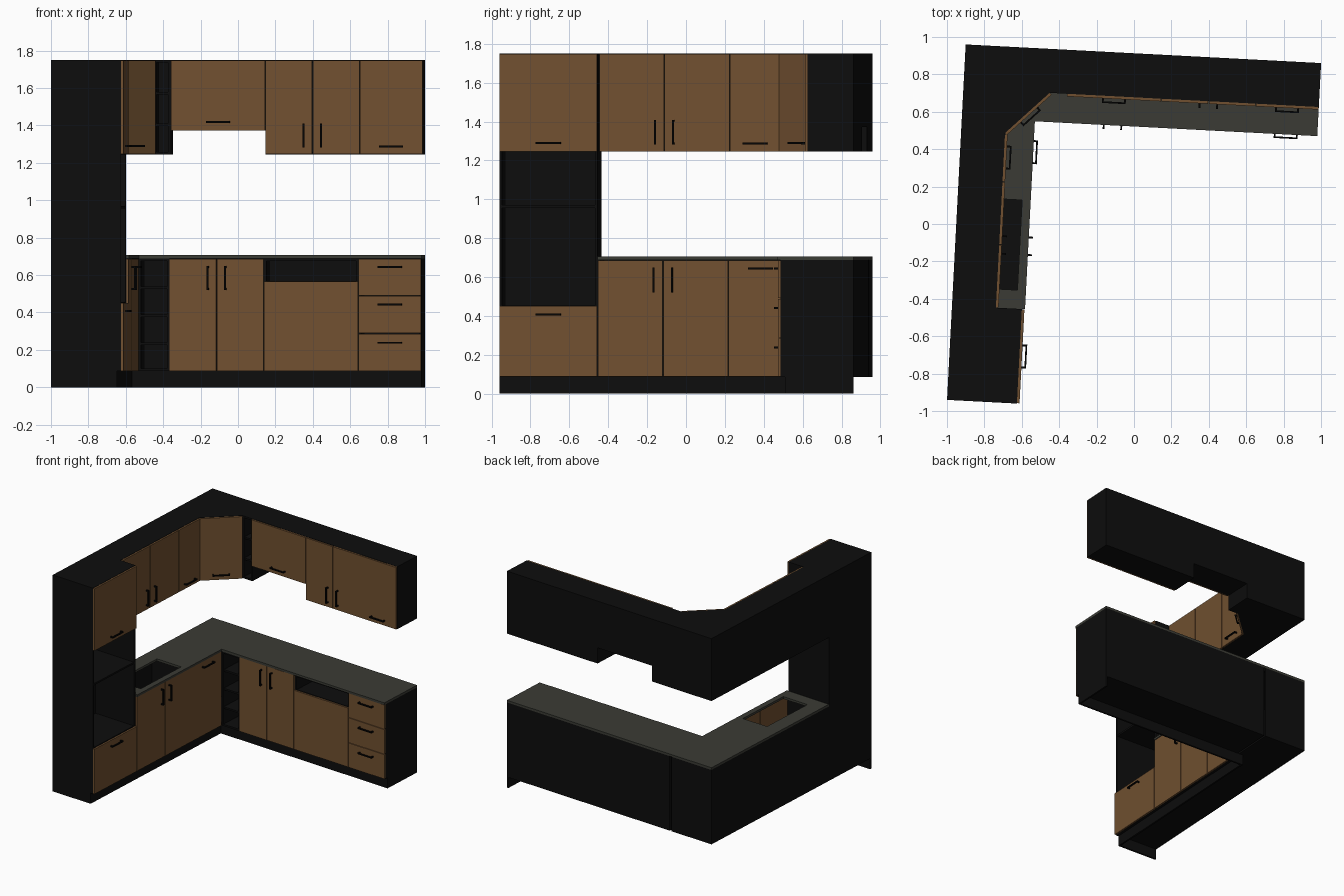
import bpy, bmesh, math
from mathutils import Matrix, Vector

if "Cube" in bpy.data.objects:
    bpy.data.objects.remove(bpy.data.objects["Cube"])


def material(name, rgb):
    m = bpy.data.materials.new(name)
    m.diffuse_color = (*rgb, 1)
    m.use_nodes = True
    m.node_tree.nodes["Principled BSDF"].inputs["Base Color"].default_value = m.diffuse_color
    return m


BLACK = material("black board", (0.004, 0.004, 0.004))
WOOD = material("brown wood", (0.165, 0.081, 0.030))
STONE = material("grey green worktop", (0.043, 0.044, 0.035))
METAL = material("black metal", (0.0012, 0.0012, 0.0012))

# The whole kitchen is turned by 3 degrees; local origin is the back left corner
PLACE = Matrix.Translation((-0.900, 0.960, 0)) @ Matrix.Rotation(math.radians(-3), 4, 'Z')
END, T = 1.903, 0.014
BASE_D, WALL_D = 0.374, 0.235
Z0, ZB, ZW, ZTOP = 0.086, 0.688, 1.245, 1.75


def finish(name, bm, mat):
    bm.transform(PLACE)
    bmesh.ops.recalc_face_normals(bm, faces=bm.faces)
    me = bpy.data.meshes.new(name)
    bm.to_mesh(me)
    bm.free()
    me.materials.append(mat)
    ob = bpy.data.objects.new(name, me)
    bpy.context.collection.objects.link(ob)


def cube(bm, lo, hi, m=Matrix()):
    lo, hi = Vector(lo), Vector(hi)
    bmesh.ops.create_cube(bm, size=1, matrix=m @ Matrix.Translation((lo + hi) / 2)
                          @ Matrix.Diagonal((*(hi - lo), 1)))


def boxes(name, run, mat, items):
    """Boxes (along0, along1, depth0, depth1, z0, z1) on the back or left run."""
    bm = bmesh.new()
    for a0, a1, d0, d1, z0, z1 in items:
        if run == 'back':
            cube(bm, (a0, -d1, z0), (a1, -d0, z1))
        else:
            cube(bm, (d0, -a1, z0), (d1, -a0, z1))
    finish(name, bm, mat)


def prism(name, pts, z0, z1, mat):
    bm = bmesh.new()
    f = bm.faces.new([bm.verts.new((u, -v, z0)) for u, v in pts])
    ext = bmesh.ops.extrude_face_region(bm, geom=[f])
    bmesh.ops.translate(bm, vec=(0, 0, z1 - z0),
                        verts=[g for g in ext['geom'] if isinstance(g, bmesh.types.BMVert)])
    finish(name, bm, mat)


def carcass(name, run, a, b, depth, z0, z1, shelves=(), top=True):
    parts = [(a, a + T, 0, depth, z0, z1), (b - T, b, 0, depth, z0, z1),
             (a + T, b - T, 0, T, z0, z1), (a + T, b - T, T, depth, z0, z0 + T)]
    if top:
        parts.append((a + T, b - T, T, depth, z1 - T, z1))
    parts += [(a + T, b - T, T, depth - 0.004, z - T, z) for z in shelves]
    boxes(name, run, BLACK, parts)


def handle(name, pos, along, out):
    x, y = Vector(along), Vector(out).normalized()
    x.normalize()
    m = Matrix((x, y, x.cross(y))).transposed().to_4x4()
    m.translation = Vector(pos)
    bm = bmesh.new()
    cube(bm, (-0.064, 0.016, -0.005), (0.064, 0.025, 0.005), m)
    for s in (-1, 1):
        cube(bm, (s * 0.059 - 0.005, 0, -0.005), (s * 0.059 + 0.005, 0.017, 0.005), m)
    finish(name, bm, METAL)


def door(name, run, a, b, depth, z0, z1, ha=None, hz=None, upright=False):
    """Wooden front with optional handle at (ha along the run, hz high)."""
    g = 0.002
    boxes(name, run, WOOD, [(a + g, b - g, depth, depth + T, z0 + g, z1 - g)])
    if ha is None:
        return
    d = depth + T
    pos = (ha, -d, hz) if run == 'back' else (d, -ha, hz)
    out = (0, -1, 0) if run == 'back' else (1, 0, 0)
    flat = (1, 0, 0) if run == 'back' else (0, 1, 0)
    handle(name + "_handle", pos, (0, 0, 1) if upright else flat, out)


def door_pair(name, run, a, b, depth, z0, z1, hz):
    m = (a + b) / 2
    door(name + "_a", run, a, m, depth, z0, z1, m - 0.047, hz, True)
    door(name + "_b", run, m, b, depth, z0, z1, m + 0.047, hz, True)


# Base units, back run
A, B, C = 0.554, 1.06, 1.566
carcass("base_open_shelf", 'back', 0.388, A, BASE_D + 0.01, Z0, ZB, (0.24, 0.39, 0.54))
carcass("base_double_unit", 'back', A, B, BASE_D, Z0, ZB)
door_pair("base_double_door", 'back', A, B, BASE_D, Z0, ZB, 0.585)
carcass("oven_unit", 'back', B, C, BASE_D, Z0, ZB, (0.567,))
door("oven_unit_front", 'back', B, C, BASE_D, Z0, 0.567)
carcass("drawer_unit", 'back', C, END, BASE_D, Z0, ZB)
for i, (z0, z1, hz) in enumerate([(Z0, 0.287, 0.238), (0.287, 0.49, 0.442), (0.49, ZB, 0.644)]):
    door(f"drawer_{i + 1}", 'back', C, END, BASE_D, z0, z1, (C + END) / 2, hz)

# Base units, left run
P, Q, R = 0.723, 1.06, 1.397
carcass("base_corner_unit", 'left', 0, P, BASE_D, Z0, ZB)
door("base_corner_door", 'left', 0.39, P, BASE_D, Z0, ZB, 0.556, 0.644)
carcass("sink_unit", 'left', P, R, BASE_D, Z0, ZB, top=False)
door("sink_door_a", 'left', P, Q, BASE_D, Z0, ZB, Q - 0.047, 0.585, True)
door("sink_door_b", 'left', Q, R, BASE_D, Z0, ZB, Q + 0.047, 0.585, True)

# Tall unit with open appliance niche
carcass("tall_unit", 'left', R, END, BASE_D, Z0, ZTOP, (0.455, 0.97, ZW + T))
door("tall_lower_door", 'left', R, END, BASE_D, Z0, 0.453, (R + END) / 2, 0.407)
door("tall_upper_door", 'left', R, END, BASE_D, ZW, ZTOP, (R + END) / 2, 1.29)

# Plinth boards and end panels down to the floor
for run in ('back', 'left'):
    boxes(f"plinth_{run}", run, BLACK, [(0.338, END - T, 0.338, 0.352, 0, Z0),
                                        (END - T, END, 0, 0.352, 0, Z0)])

# Worktop, with a cut-out for the sink
WD, ZS = 0.391, 0.706
boxes("worktop_back", 'back', STONE, [(0, END, 0, WD, ZB, ZS)])
boxes("worktop_left", 'left', STONE, [(WD, 0.815, 0, WD, ZB, ZS), (1.297, R, 0, WD, ZB, ZS),
                                      (0.815, 1.297, 0, 0.12, ZB, ZS),
                                      (0.815, 1.297, 0.345, WD, ZB, ZS)])

# Wall units, back run
K = 0.462
carcass("wall_open_shelf", 'back', K, A, WALL_D, ZW, ZTOP, (1.41, 1.58))
carcass("hood_unit", 'back', A, B, WALL_D, 1.372, ZTOP)
door("hood_door", 'back', A, B, WALL_D, 1.372, ZTOP, (A + B) / 2, 1.418)
carcass("wall_double_unit", 'back', B, C, WALL_D, ZW, ZTOP)
door_pair("wall_double_door", 'back', B, C, WALL_D, ZW, ZTOP, 1.345)
carcass("wall_end_unit", 'back', C, END, WALL_D, ZW, ZTOP)
door("wall_end_door", 'back', C, END, WALL_D, ZW, ZTOP, (C + END) / 2, 1.288)

# Wall units, left run
carcass("wall_side_unit", 'left', K, P, WALL_D, ZW, ZTOP)
door("wall_side_door", 'left', K + 0.006, P, WALL_D, ZW, ZTOP, (K + P) / 2, 1.288)
carcass("wall_sink_unit", 'left', P, R, WALL_D, ZW, ZTOP)
door_pair("wall_sink_door", 'left', P, R, WALL_D, ZW, ZTOP, 1.345)

# Diagonal corner wall unit
prism("wall_corner_unit", [(0, 0), (K, 0), (K, WALL_D), (WALL_D, K), (0, K)], ZW, ZTOP, BLACK)
s = T * 0.707
prism("wall_corner_door", [(WALL_D, K), (K, WALL_D), (K + s, WALL_D + s), (WALL_D + s, K + s)],
      ZW + 0.002, ZTOP - 0.002, WOOD)
c = (WALL_D + K) / 2 + s
handle("wall_corner_handle", (c, -c, 1.29), (1, 1, 0), (1, -1, 0))
